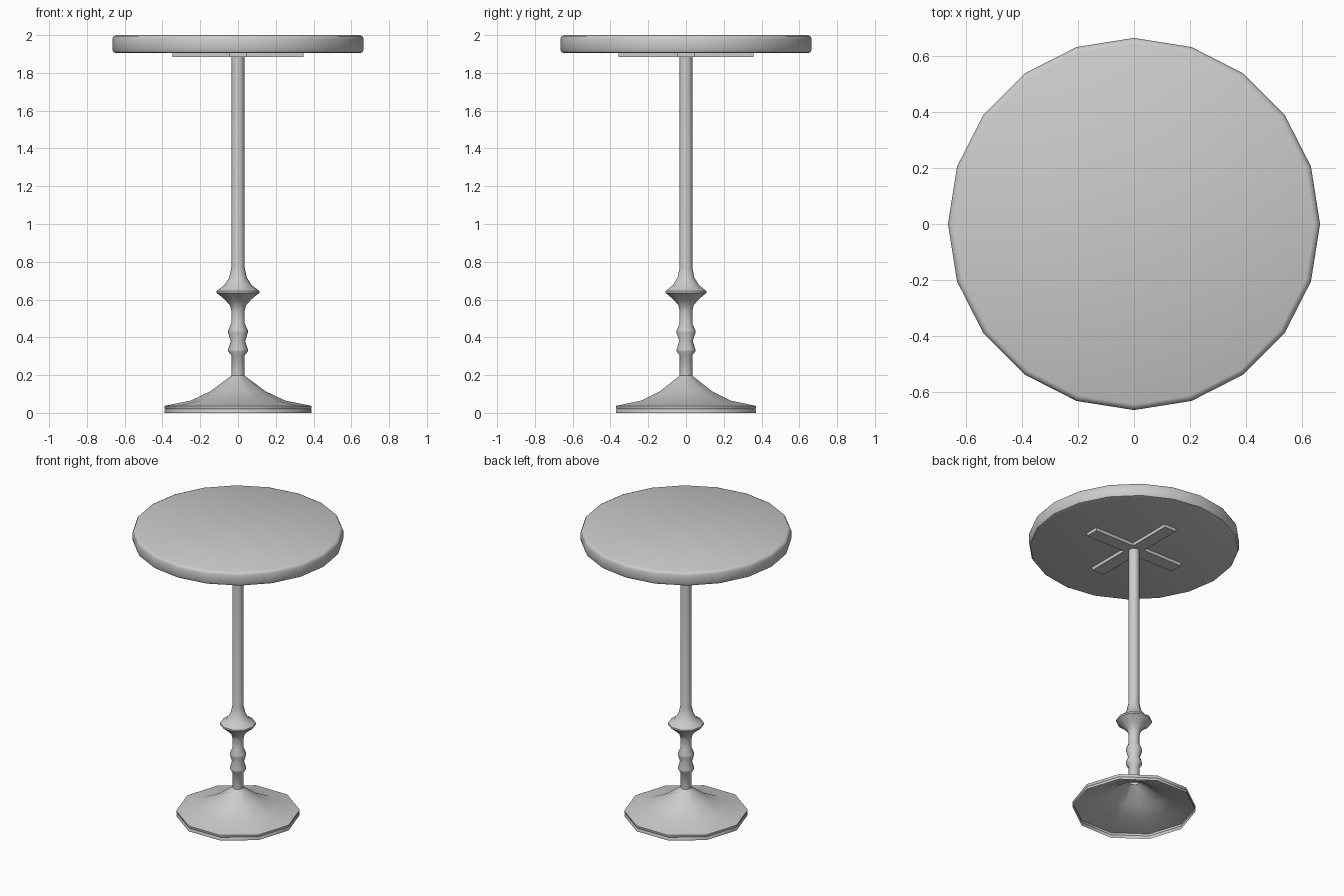
import bpy, bmesh
from math import cos, sin, pi, radians

if "Cube" in bpy.data.objects:
    bpy.data.objects.remove(bpy.data.objects["Cube"])


def finish(name, bm, angle=None):
    bmesh.ops.recalc_face_normals(bm, faces=bm.faces)
    mesh = bpy.data.meshes.new(name)
    bm.to_mesh(mesh)
    bm.free()
    obj = bpy.data.objects.new(name, mesh)
    bpy.context.collection.objects.link(obj)
    if angle:
        bpy.ops.object.select_all(action='DESELECT')
        obj.select_set(True)
        bpy.context.view_layer.objects.active = obj
        bpy.ops.object.shade_smooth_by_angle(angle=radians(angle))
    return obj


def lathe(name, profile, sides, cap_start=False, cap_end=False, angle=40):
    bm = bmesh.new()
    rings = [[bm.verts.new((r * cos(2 * pi * i / sides), r * sin(2 * pi * i / sides), z))
              for i in range(sides)] for r, z in profile]
    for a, b in zip(rings, rings[1:]):
        for i in range(sides):
            j = (i + 1) % sides
            bm.faces.new((a[i], a[j], b[j], b[i]))
    if cap_start:
        bm.faces.new(rings[0][::-1])
    if cap_end:
        bm.faces.new(rings[-1])
    return finish(name, bm, angle)


# Round top with a softened rim
lathe("table_top", [(0.645, 1.905), (0.658, 1.909), (0.665, 1.922),
                    (0.665, 1.98), (0.658, 1.994), (0.645, 2.0)], 20, True, True)

# Turned column flowing into the hollow ten-sided foot
lathe("column_and_foot", [
    (0.39, 0.0), (0.39, 0.014), (0.386, 0.02), (0.39, 0.026), (0.39, 0.037),
    (0.25, 0.065), (0.145, 0.115), (0.035, 0.197),
    (0.035, 0.305), (0.052, 0.325), (0.052, 0.337), (0.038, 0.38),
    (0.052, 0.423), (0.052, 0.437), (0.035, 0.475),
    (0.035, 0.54), (0.043, 0.57), (0.072, 0.602), (0.113, 0.635), (0.113, 0.646),
    (0.074, 0.675), (0.047, 0.715), (0.035, 0.77), (0.035, 1.905)], 10, angle=46)

# Cross-shaped support plate under the top
w, lx, ly = 0.045, 0.348, 0.357
quarter = [(lx, -w), (lx, w), (w, w), (w, ly), (-w, ly), (-w, w)]
outline = quarter + [(-x, -y) for x, y in quarter]
bm = bmesh.new()
face = bm.faces.new([bm.verts.new((x, y, 1.883)) for x, y in outline])
top = bmesh.ops.extrude_face_region(bm, geom=[face])["geom"]
bmesh.ops.translate(bm, vec=(0, 0, 0.023),
                    verts=[v for v in top if isinstance(v, bmesh.types.BMVert)])
finish("support_cross", bm)
